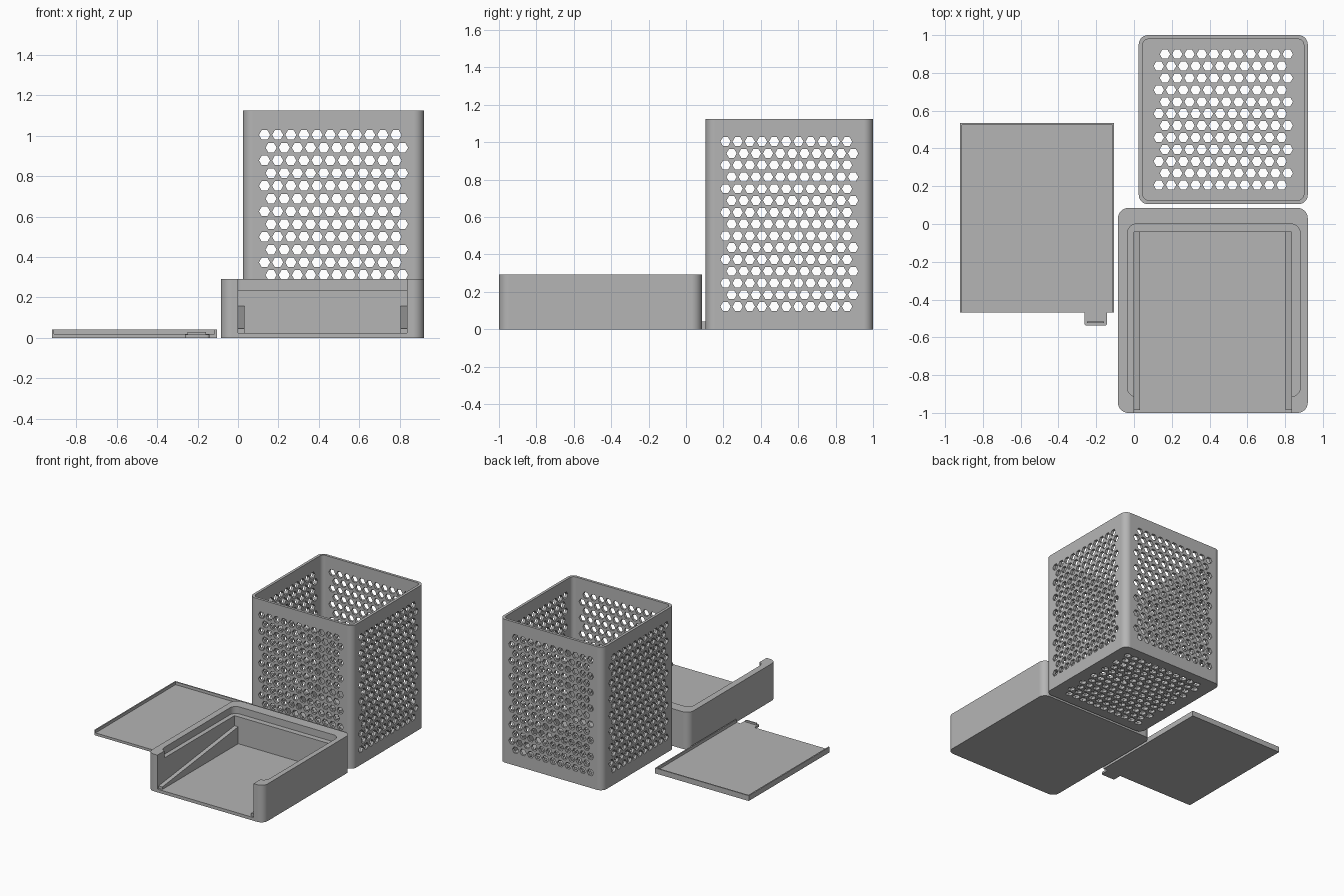
import bpy
import bmesh
from math import cos, sin, pi, radians
from mathutils import Vector

if "Cube" in bpy.data.objects:
    bpy.data.objects.remove(bpy.data.objects["Cube"], do_unlink=True)

grey = bpy.data.materials.new("plain grey")
grey.use_nodes = True
GREY = (0.46, 0.46, 0.46, 1)
grey.diffuse_color = GREY
grey.node_tree.nodes["Principled BSDF"].inputs["Base Color"].default_value = GREY


def solid(name, prisms):
    """Object made of straight prisms, each an outline and an extrusion vector."""
    bm = bmesh.new()
    for outline, push in prisms:
        face = bm.faces.new([bm.verts.new(p) for p in outline])
        ext = bmesh.ops.extrude_face_region(bm, geom=[face], use_keep_orig=True)
        moved = [v for v in ext["geom"] if isinstance(v, bmesh.types.BMVert)]
        bmesh.ops.translate(bm, verts=moved, vec=push)
    bmesh.ops.recalc_face_normals(bm, faces=bm.faces)
    mesh = bpy.data.meshes.new(name)
    bm.to_mesh(mesh)
    bm.free()
    mesh.materials.append(grey)
    obj = bpy.data.objects.new(name, mesh)
    bpy.context.collection.objects.link(obj)
    return obj


def block(name, x, y, z, r=0.0, steps=12):
    """Box with optional rounded upright corners."""
    outline = []
    corners = [(x[1], y[1], 1, 1), (x[0], y[1], -1, 1),
               (x[0], y[0], -1, -1), (x[1], y[0], 1, -1)]
    for k, (cx, cy, sx, sy) in enumerate(corners):
        for i in range(steps + 1 if r else 1):
            a = (k + i / steps) * pi / 2
            outline.append((cx - sx * r + r * cos(a) * bool(r),
                            cy - sy * r + r * sin(a) * bool(r), z[0]))
    return solid(name, [(outline, Vector((0, 0, z[1] - z[0])))])


def carve(obj, *cutters):
    """Cut each cutter out of the object, then discard the cutters."""
    for cutter in cutters:
        cutter.hide_render = True
        mod = obj.modifiers.new("cut", "BOOLEAN")
        mod.operation = "DIFFERENCE"
        mod.solver = "EXACT"
        mod.object = cutter
    bpy.context.view_layer.update()
    graph = bpy.context.evaluated_depsgraph_get()
    mesh = bpy.data.meshes.new_from_object(obj.evaluated_get(graph))
    obj.modifiers.clear()
    obj.data = mesh
    for cutter in cutters:
        bpy.data.objects.remove(cutter, do_unlink=True)


# Perforated basket
CENTRE = Vector((0.4725, 0.5525, 0.5625))
PITCH, ROW, HOLE = 0.065, 0.063, 0.0275
WALL = 0.021


def hole_grid(name, across, up, push, rows, first, start):
    """Staggered six-sided cutters, counted from the lowest row."""
    across, up, push = Vector(across), Vector(up), Vector(push)
    prisms = []
    for j in range(rows):
        shift = first * (1 if j % 2 == 0 else -1) * PITCH / 4
        for i in range(11):
            c = start + across * ((i - 5) * PITCH + shift) + up * (j - (rows - 1) / 2) * ROW
            hexagon = [c + across * HOLE * cos(k * pi / 3) + up * HOLE * sin(k * pi / 3)
                       for k in range(6)]
            prisms.append((hexagon, push))
    return solid(name, prisms)


basket = block("basket", (0.025, 0.92), (0.105, 1.0), (0, 1.125), 0.05)
carve(basket, block("basket_hollow", (0.025 + WALL, 0.92 - WALL),
                    (0.105 + WALL, 1.0 - WALL), (WALL, 1.3), 0.032))
X, Y, Z = Vector((1, 0, 0)), Vector((0, 1, 0)), Vector((0, 0, 1))
carve(basket,
      hole_grid("front_back_holes", X, Z, Y * 1.2, 15, -1, CENTRE - Y * 0.6),
      hole_grid("side_holes", Y, Z, X * 1.2, 15, -1, CENTRE - X * 0.6),
      hole_grid("floor_holes", X, Y, Z * 0.2, 12, -1, CENTRE - Z * 0.66))

# Open-fronted base with a seat for the basket
base = block("base", (-0.085, 0.92), (-1.0, 0.085), (0, 0.292), 0.055)
carve(base,
      block("base_cavity", (0.0, 0.835), (-1.2, -0.043), (0.025, 0.5)),
      block("basket_seat", (-0.035, 0.88), (-0.915, 0.0), (0.237, 0.5), 0.05))

# Sloping runners inside the base
runners = []
for name, x in (("left_runner", 0.803), ("right_runner", -0.002)):
    side = [(x, -0.985, 0.024), (x, -0.042, 0.024), (x, -0.042, 0.158), (x, -0.985, 0.045)]
    runners.append(solid(name, [(side, X * 0.034)]))

# Sliding tray with a rim on three sides
tray = block("tray", (-0.92, -0.105), (-0.468, 0.535), (0, 0.042))
carve(tray, block("tray_hollow", (-0.91, -0.115), (-0.6, 0.525), (0.02, 0.2)))

# Pull tab with a raised grip
tab = block("tray_tab", (-0.262, -0.142), (-0.538, -0.45), (0, 0.016), 0.012, 4)
grip = block("tab_grip", (-0.25, -0.158), (-0.525, -0.515), (0.015, 0.03))

# Smooth the rounded corners only
parts = [basket, base, tray, tab, grip] + runners
bpy.ops.object.select_all(action="DESELECT")
for part in parts:
    part.select_set(True)
bpy.context.view_layer.objects.active = basket
bpy.ops.object.shade_smooth_by_angle(angle=radians(30))
for part in (basket, base):
    part.modifiers.new("even shading", "WEIGHTED_NORMAL").keep_sharp = True
